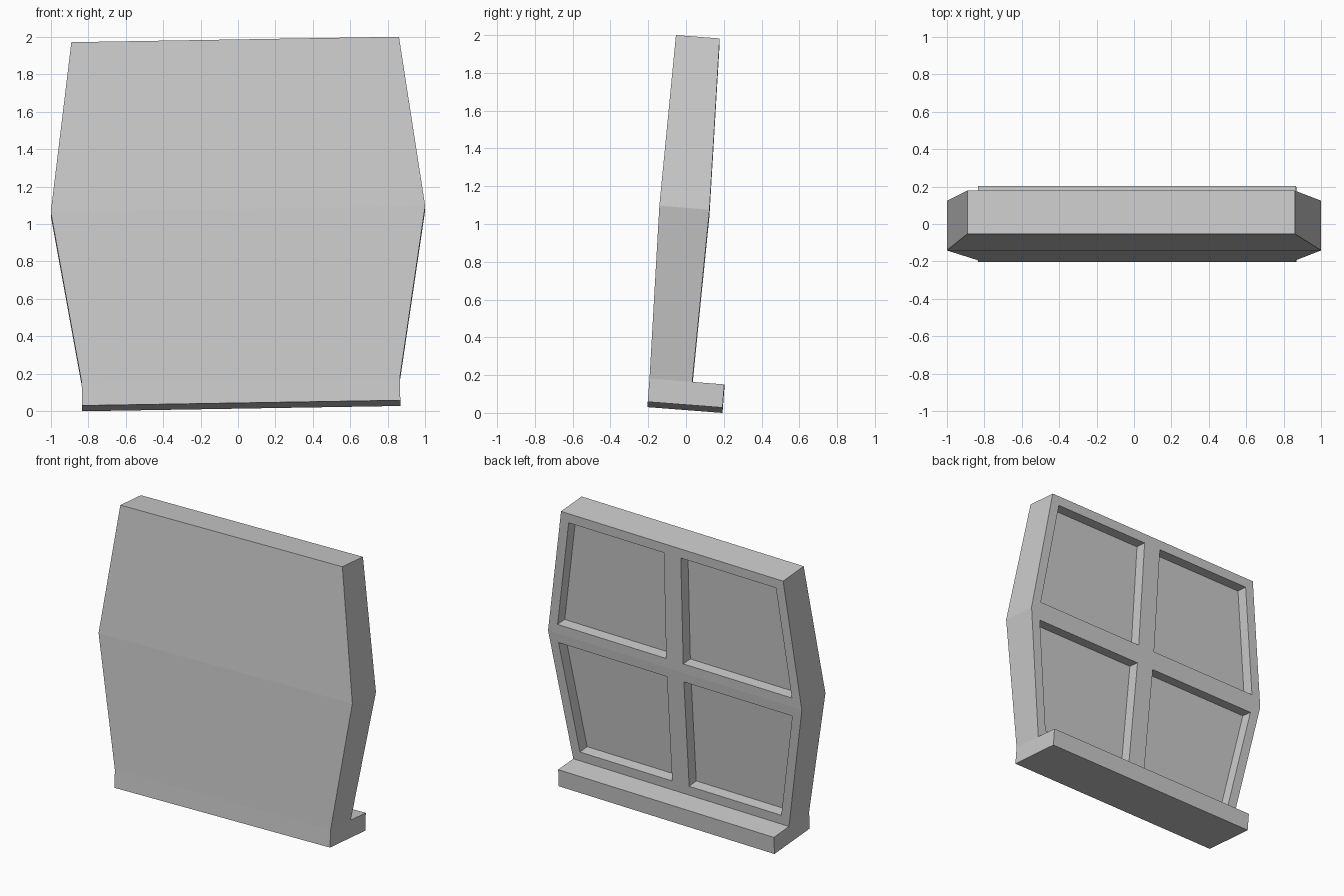
import bpy, bmesh
from math import radians
from mathutils import Matrix, Vector

if "Cube" in bpy.data.objects:
    bpy.data.objects.remove(bpy.data.objects["Cube"])

# Side profile: (half width, y, z), from front bottom round over the top to the lip
PROFILE = [
    (0.85, -0.205, 0.031), (0.85, -0.205, 0.154), (1.0, -0.223, 1.068), (0.875, -0.205, 1.978),
    (0.875, 0.027, 1.978), (1.0, 0.043, 1.068), (0.85, 0.022, 0.154),
    (0.85, 0.192, 0.154), (0.85, 0.192, 0.031),
]

bm = bmesh.new()
n = len(PROFILE)

# Three copies of the profile: left end, middle, right end
cols = [[bm.verts.new((side * w, y, z)) for w, y, z in PROFILE] for side in (-1, 0, 1)]
bays = []
for a, b in zip(cols, cols[1:]):
    for i in range(n):
        j = (i + 1) % n
        f = bm.faces.new((a[i], b[i], b[j], a[j]))
        if i in (4, 5):
            bays.append(f)

# End caps: lip, lower panel, upper panel
for c in (cols[0], cols[2]):
    for loop in ((0, 1, 6, 7, 8), (1, 2, 5, 6), (2, 3, 4, 5)):
        bm.faces.new([c[i] for i in loop])
bmesh.ops.recalc_face_normals(bm, faces=bm.faces[:])

# Four recessed bays on the back
bmesh.ops.inset_individual(bm, faces=bays, thickness=0.067, use_even_offset=True)
for f in bays:
    push = f.normal.copy() * -0.08
    new = bmesh.ops.extrude_discrete_faces(bm, faces=[f])["faces"][0]
    bmesh.ops.translate(bm, verts=new.verts[:], vec=push)

# Merge the flat halves of the front, top and lip
bmesh.ops.dissolve_limit(bm, angle_limit=radians(0.3), verts=bm.verts[:], edges=bm.edges[:])

# Lean backwards and tilt slightly sideways, then centre on the ground
tilt = Matrix.Rotation(radians(-0.95), 4, 'Y') @ Matrix.Rotation(radians(-4.4), 4, 'X')
bmesh.ops.transform(bm, matrix=tilt, verts=bm.verts[:])
lo = Vector([min(v.co[k] for v in bm.verts) for k in range(3)])
hi = Vector([max(v.co[k] for v in bm.verts) for k in range(3)])
mid = (lo + hi) / 2
bmesh.ops.translate(bm, verts=bm.verts[:], vec=(-mid.x, -mid.y, -lo.z))

mesh = bpy.data.meshes.new("wall_panel")
bm.to_mesh(mesh)
bm.free()
bpy.context.collection.objects.link(bpy.data.objects.new("wall_panel", mesh))
